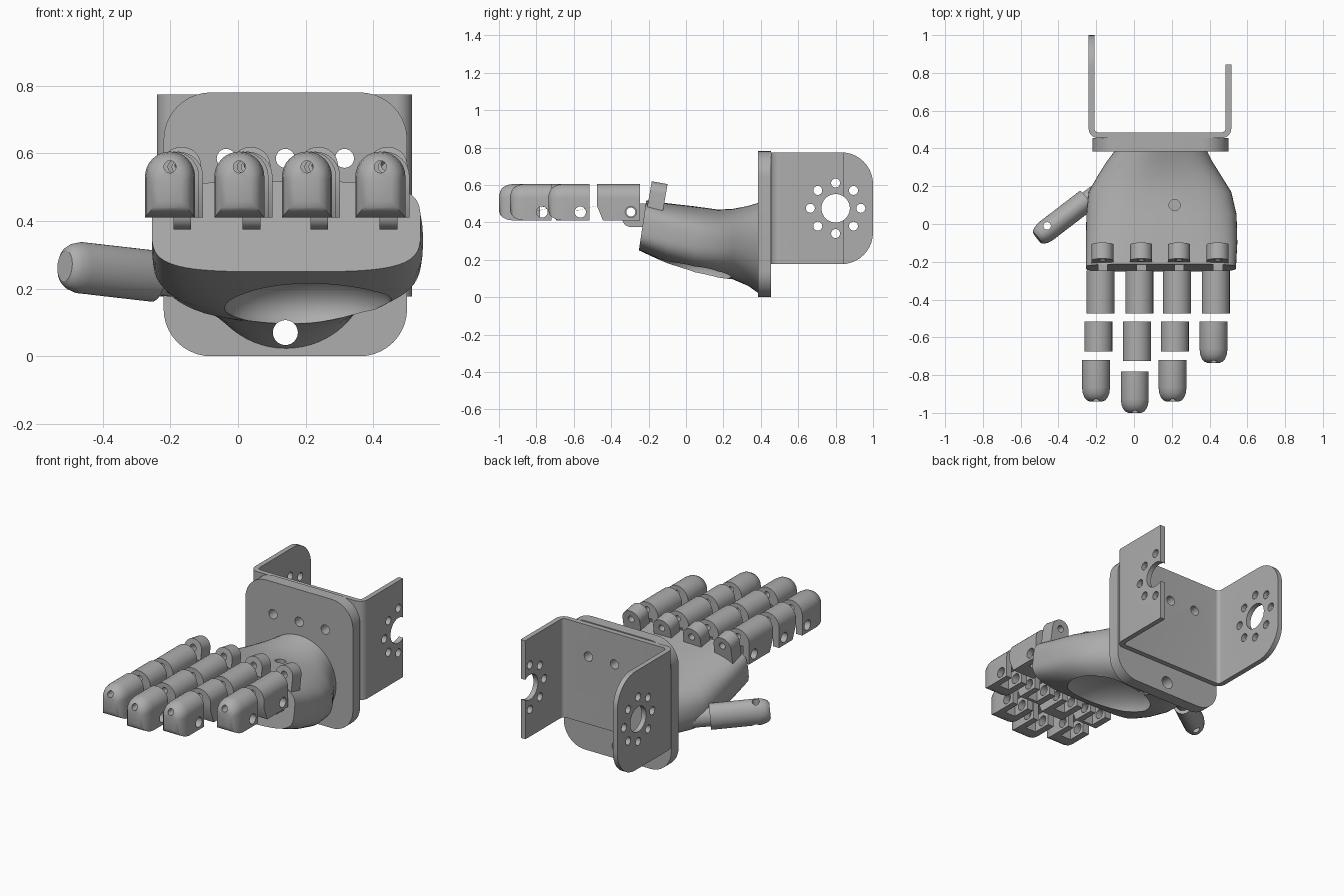
import bpy, bmesh
from math import sin, cos, pi, radians
from mathutils import Vector, Matrix

if "Cube" in bpy.data.objects:
    bpy.data.objects.remove(bpy.data.objects["Cube"])

grey = bpy.data.materials.new("plain_grey")
grey.use_nodes = True
grey.diffuse_color = (0.42, 0.42, 0.42, 1)
grey.node_tree.nodes["Principled BSDF"].inputs["Base Color"].default_value = (0.42, 0.42, 0.42, 1)


def loft(name, rings):
    """Skin a list of equal-length rings and cap both ends."""
    bm = bmesh.new()
    rows = [[bm.verts.new(p) for p in ring] for ring in rings]
    n = len(rows[0])
    for a, b in zip(rows, rows[1:]):
        for i in range(n):
            bm.faces.new((a[i], a[(i + 1) % n], b[(i + 1) % n], b[i]))
    bm.faces.new(rows[0])
    bm.faces.new(rows[-1])
    bmesh.ops.recalc_face_normals(bm, faces=bm.faces)
    mesh = bpy.data.meshes.new(name)
    bm.to_mesh(mesh)
    bm.free()
    mesh.materials.append(grey)
    ob = bpy.data.objects.new(name, mesh)
    bpy.context.scene.collection.objects.link(ob)
    return ob


def prism(name, pts, axis, lo, hi):
    """Extrude a 2D outline along an axis."""
    place = {"x": lambda p, h: (h, p[0], p[1]),
             "y": lambda p, h: (p[0], h, p[1]),
             "z": lambda p, h: (p[0], p[1], h)}[axis]
    return loft(name, [[place(p, h) for p in pts] for h in (lo, hi)])


def circle(u, v, r, n=24):
    return [(u + r * cos(2 * pi * i / n), v + r * sin(2 * pi * i / n)) for i in range(n)]


def rounded(corners, steps=10):
    """Outline with right-angle corners, each given as (u, v, radius)."""
    out = []
    for i, (u, v, r) in enumerate(corners):
        p = Vector((u, v))
        if r == 0:
            out.append(p)
            continue
        a = (Vector(corners[i - 1][:2]) - p).normalized()
        b = (Vector(corners[(i + 1) % len(corners)][:2]) - p).normalized()
        c = p + (a + b) * r
        for k in range(steps + 1):
            t = pi / 2 * k / steps
            out.append(c - b * r * cos(t) - a * r * sin(t))
    return out


def box(u0, u1, v0, v1, r00=0, r10=0, r11=0, r01=0):
    return rounded([(u0, v0, r00), (u1, v0, r10), (u1, v1, r11), (u0, v1, r01)])


def arch(c, half, z0, z1, n=16):
    """Flat bottom, straight sides, round top."""
    top = [(c + half * cos(pi * i / n), z1 - half + half * sin(pi * i / n)) for i in range(n + 1)]
    return [(c - half, z0), (c + half, z0)] + top


def cut(ob, cutter, op="DIFFERENCE"):
    mod = ob.modifiers.new("cut", "BOOLEAN")
    mod.operation, mod.solver, mod.object = op, "EXACT", cutter
    dg = bpy.context.evaluated_depsgraph_get()
    mesh = bpy.data.meshes.new_from_object(ob.evaluated_get(dg))
    ob.modifiers.clear()
    ob.data = mesh
    bpy.data.objects.remove(cutter)


# Mounting plate with three upper holes and one lower hole
SCREWS = [(-0.035, 0.585, 0.028), (0.14, 0.585, 0.028), (0.315, 0.585, 0.028), (0.14, 0.07, 0.037)]
plate = prism("mounting_plate", box(-0.22, 0.5, 0, 0.78, 0.14, 0.14, 0.14, 0.14), "y", 0.385, 0.455)
for s in SCREWS:
    cut(plate, prism("cutter", circle(*s), "y", 0.3, 0.6))

# U bracket: one long arm, one short arm that breaks through the centre hole
bracket = prism("u_bracket", rounded([
    (-0.24, 1, 0), (-0.24, 0.455, 0.05), (0.515, 0.455, 0.05), (0.515, 0.845, 0),
    (0.485, 0.845, 0), (0.485, 0.485, 0.022), (-0.21, 0.485, 0.022), (-0.21, 1, 0)]),
    "z", 0.175, 0.775)
cut(bracket, prism("cutter", box(0.4, 1, 0.176, 0.774, 0, 0.17, 0.17, 0), "x", -0.5, 0.8), "INTERSECT")
for s in SCREWS[:3]:
    cut(bracket, prism("cutter", circle(*s), "y", 0.4, 0.6))
cut(bracket, prism("cutter", circle(0.8, 0.475, 0.076, 40), "x", -0.5, 0.8))
for i in range(8):
    t = i * pi / 4
    cut(bracket, prism("cutter", circle(0.8 + 0.135 * cos(t), 0.475 + 0.135 * sin(t), 0.024),
                       "x", -0.5, 0.8))


# Palm: rounded sections from knuckles to wrist
def section(y, x0, x1, z0, z1, power, slant=0, n=64):
    ring = []
    for i in range(n):
        c, s = cos(2 * pi * i / n), sin(2 * pi * i / n)
        u = abs(c) ** (2 / power) * (1 if c > 0 else -1)
        v = abs(s) ** (2 / power) * (1 if s > 0 else -1)
        ring.append(((x0 + x1) / 2 + u * (x1 - x0) / 2, y + slant * v,
                     (z0 + z1) / 2 + v * (z1 - z0) / 2))
    return ring


palm = loft("palm", [section(*s) for s in (
    (-0.232, -0.255, 0.54, 0.25, 0.517, 4, 0.02),
    (-0.1, -0.255, 0.547, 0.18, 0.502, 3.3),
    (0.05, -0.252, 0.543, 0.125, 0.485, 2.8),
    (0.17, -0.24, 0.515, 0.102, 0.468, 2.5),
    (0.25, -0.195, 0.465, 0.095, 0.472, 2.3),
    (0.33, -0.145, 0.415, 0.06, 0.487, 2.1),
    (0.39, -0.1, 0.385, 0.02, 0.505, 2))])
# Hollow underneath, screw access and a hole in the back of the hand
hollow = loft("cutter", [[(0.21 + 0.25 * cos(a) * cos(t), 0.02 + 0.24 * cos(a) * sin(t), 0.14 + 0.13 * sin(a))
                          for t in (2 * pi * i / 40 for i in range(40))]
                         for a in (pi * (k / 20 - 0.5) * 0.99 for k in range(21))])
cut(palm, hollow)
cut(palm, prism("cutter", circle(*SCREWS[3]), "y", -0.4, 0.6))
cut(palm, prism("cutter", circle(0.215, 0.1, 0.03), "z", 0.38, 0.6))

# Fingers
Z0, Z1, HALF, HOLE_Z = 0.41, 0.605, 0.074, 0.455


def segment(name, c, y0, y1, tip):
    """One finger piece running forward from y0 to y1."""
    prof = arch(c, HALF, Z0, Z1)
    if tip:
        steps = [(0, 1), (0.66, 1), (0.8, 0.95), (0.91, 0.82), (0.97, 0.66), (1, 0.45)]
        mid = 0.5
        ob = loft(name, [[(c + (x - c) * s, y0 + (y1 - y0) * t, mid + (z - mid) * s)
                          for x, z in prof] for t, s in steps])
    else:
        ob = prism(name, prof, "y", y1, y0)
        cut(ob, prism("cutter", [(y1 - 0.01, 0.4), (y1 + 0.035, 0.4), (y1 - 0.01, 0.51)],
                      "x", c - 0.2, c + 0.2))
    cut(ob, prism("cutter", box(y0 - 0.11, y0 + 0.01, 0.4, 0.51), "x", c - 0.033, c + 0.037))
    cut(ob, prism("cutter", circle(y0 - 0.05, HOLE_Z, 0.03), "x", c - 0.2, c + 0.2))
    cut(ob, prism("cutter", circle(c, 0.56, 0.018, 16), "y", y1 - 0.1, y0 + 0.1))


def hinge(name, c, y0, back, z0):
    """Rounded tongue that fills the slot behind a finger piece."""
    ob = prism(name, box(y0 - 0.095, back, z0, 0.5, 0.044, 0, 0, 0.044), "x", c - 0.024, c + 0.028)
    cut(ob, prism("cutter", circle(y0 - 0.05, HOLE_Z, 0.024), "x", c - 0.2, c + 0.2))


LONG = [(-0.245, -0.475), (-0.515, -0.675), (-0.72, -0.94)]
MIDDLE = [(-0.245, -0.475), (-0.515, -0.725), (-0.78, -1.0)]
SHORT = [(-0.245, -0.475), (-0.515, -0.735)]
for finger, c, parts in (("index", -0.177, LONG), ("middle", 0.028, MIDDLE),
                         ("ring", 0.228, LONG), ("little", 0.433, SHORT)):
    for k, (y0, y1) in enumerate(parts):
        x = c - 0.012 * k
        segment(f"{finger}_finger_{k + 1}", x, y0, y1, k == len(parts) - 1)
        if k:
            hinge(f"{finger}_hinge_{k + 1}", x + 0.004, y0, y0 + 0.09, 0.415)
        else:
            hinge(f"{finger}_hinge_1", x + 0.01, y0, -0.15, 0.375)
    # Tilted knuckle with a cord hole
    knuckle = prism(f"{finger}_knuckle", arch(c + 0.01, 0.058, 0.45, 0.613), "y", -0.198, -0.112)
    cut(knuckle, prism("cutter", circle(c + 0.01, 0.56, 0.02, 16), "y", -0.4, 0.1))
    pivot = Matrix.Translation((0, -0.155, 0.53))
    knuckle.data.transform(pivot @ Matrix.Rotation(radians(-10), 4, "X") @ pivot.inverted())

# Thumb with a rounded end, and its root inside the palm
start, end = Vector((-0.512, -0.073, 0.267)), Vector((-0.25, 0.128, 0.237))
along = (end - start).normalized()
side = along.cross(Vector((0, 0, 1))).normalized()
up = side.cross(along)


def oval(t, s, n=32):
    return [start + along * t + side * (0.06 * s * cos(2 * pi * i / n)) + up * (0.076 * s * sin(2 * pi * i / n))
            for i in range(n)]


length = (end - start).length
thumb = loft("thumb", [oval(t, s) for t, s in
                       ((0, 0.6), (0.008, 0.76), (0.025, 0.9), (0.055, 1), (length, 1))])
cut(thumb, prism("cutter", circle(-0.46, -0.01, 0.02, 16), "z", 0, 0.6))
loft("thumb_root", [oval(length - 0.03, 0.75), oval(length + 0.12, 0.7)])

# Smooth curved faces, keep hard edges
for ob in bpy.context.scene.objects:
    ob.select_set(ob.type == "MESH")
bpy.context.view_layer.objects.active = palm
bpy.ops.object.shade_smooth_by_angle(angle=radians(30))
